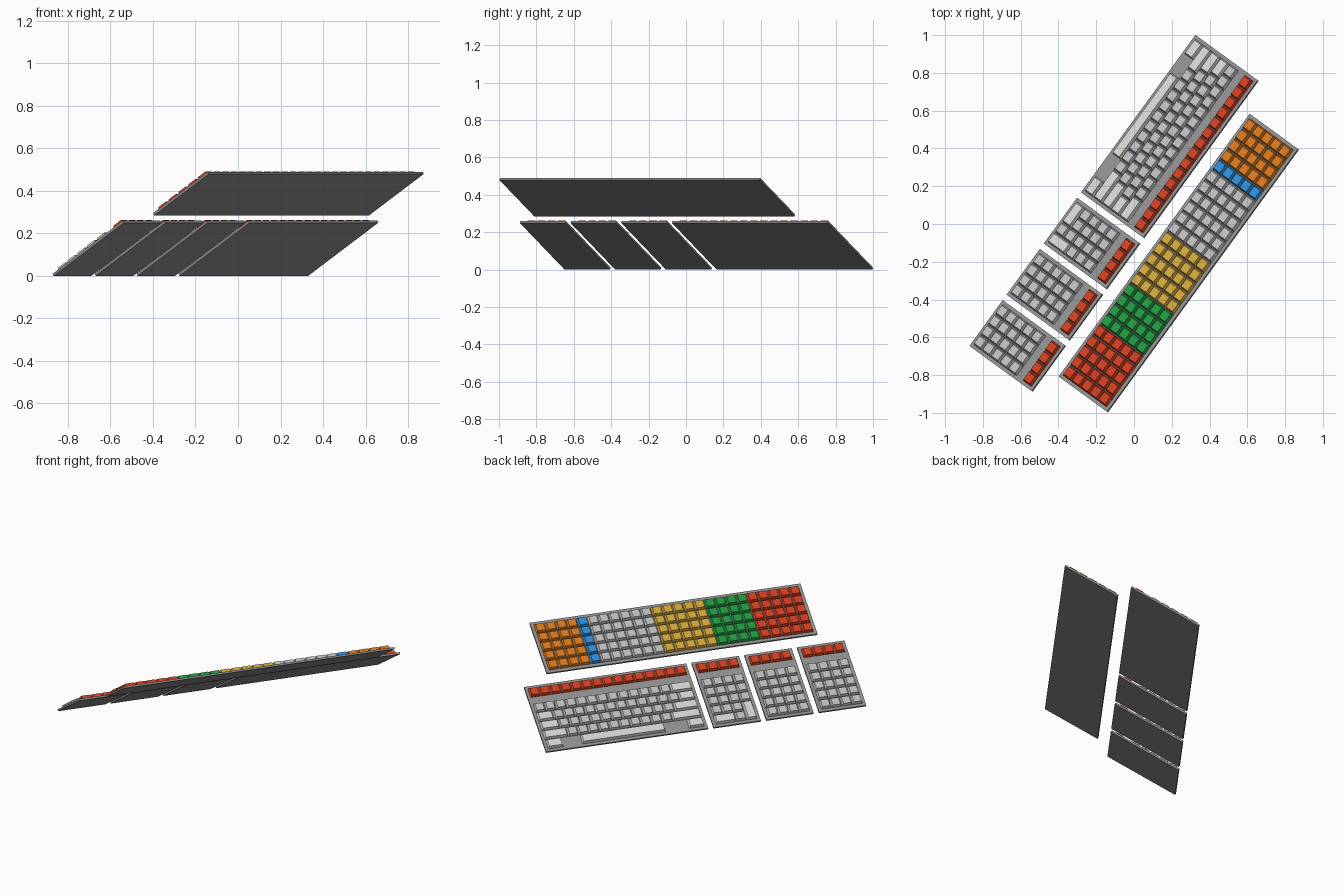
import bpy, bmesh, math
from mathutils import Matrix, Vector

cube = bpy.data.objects.get("Cube")
if cube:
    bpy.data.objects.remove(cube, do_unlink=True)

# Materials
COLOURS = {
    "case_grey": (0.28, 0.28, 0.28),
    "key_grey": (0.52, 0.52, 0.52),
    "key_light": (0.67, 0.67, 0.66),
    "red": (0.65, 0.05, 0.015),
    "orange": (0.70, 0.19, 0.012),
    "blue": (0.03, 0.27, 0.70),
    "yellow": (0.65, 0.39, 0.045),
    "green": (0.014, 0.33, 0.05),
}
MATS = {}
for name, rgb in COLOURS.items():
    mat = bpy.data.materials.new(name)
    mat.use_nodes = True
    mat.diffuse_color = (*rgb, 1)
    mat.node_tree.nodes["Principled BSDF"].inputs["Base Color"].default_value = (*rgb, 1)
    MATS[name] = mat
SLOTS = list(COLOURS)

# Shared tilted frame: right along the rows, up the slope, normal
YAW, TILT = math.atan2(0.809, 0.588), math.radians(31.5)
right = -Vector((math.cos(YAW), math.sin(YAW), 0))
slope = Vector((math.sin(YAW) * math.cos(TILT), -math.cos(YAW) * math.cos(TILT), math.sin(TILT)))
normal = right.cross(slope)

THICK, KEY_H = 0.012, 0.018


def frame(origin):
    m = Matrix((right, slope, normal)).transposed().to_4x4()
    m.translation = origin
    return m


def frustum(bm, x0, x1, y0, y1, z0, z1, taper, slot):
    """Box whose top is drawn in by taper."""
    rings = []
    for z, t in ((z0, 0), (z1, taper)):
        corners = ((x0 + t, y0 + t), (x1 - t, y0 + t), (x1 - t, y1 - t), (x0 + t, y1 - t))
        rings.append([bm.verts.new((x, y, z)) for x, y in corners])
    low, top = rings
    faces = [bm.faces.new(low[::-1]), bm.faces.new(top)]
    for i in range(4):
        j = (i + 1) % 4
        faces.append(bm.faces.new((low[i], low[j], top[j], top[i])))
    for f in faces:
        f.material_index = SLOTS.index(slot)


def finish(name, bm, matrix):
    mesh = bpy.data.meshes.new(name)
    bm.to_mesh(mesh)
    bm.free()
    used = sorted({p.material_index for p in mesh.polygons})
    for i in used:
        mesh.materials.append(MATS[SLOTS[i]])
    for p in mesh.polygons:
        p.material_index = used.index(p.material_index)
    obj = bpy.data.objects.new(name, mesh)
    bpy.context.collection.objects.link(obj)
    obj.matrix_world = matrix


def panel(name, origin, width, depth, keys, pitch, margin_x, margin_y):
    """Flat case plus keys given as (column, row, wide, tall, colour) in key units."""
    m = frame(origin)
    bm = bmesh.new()
    frustum(bm, 0, width, 0, depth, 0, THICK, 0, "case_grey")
    finish(name + "_case", bm, m)
    bm = bmesh.new()
    gap = 0.002
    for col, row, w, h, colour in keys:
        x, y = margin_x + col * pitch, margin_y + row * pitch
        frustum(bm, x + gap, x + w * pitch - gap, y + gap, y + h * pitch - gap,
                THICK, THICK + KEY_H, 0.007, colour)
    finish(name + "_keys", bm, m)


def run(row, widths):
    """Row of keys from left to right; wide ones are light."""
    keys, x = [], 0
    for w in widths:
        keys.append((x, row, w, 1, "key_grey" if w == 1 else "key_light"))
        x += w
    return keys


PITCH, DEPTH, MARGIN = 0.0665, 0.478, 0.016
TOP_ROW = (DEPTH - 2 * MARGIN) / PITCH - 1


def red_row(count):
    return [(i, TOP_ROW, 1, 1, "red") for i in range(count)]


start = Vector((0.330, 0.997, 0))

# Main typing block
main = red_row(15)
main += run(4, [1] * 13 + [2])
main += run(3, [1.5] + [1] * 12 + [1.5])
main += run(2, [1.75] + [1] * 11 + [2.25])
main += run(1, [2.25] + [1] * 10 + [2.75])
main += [(0, 0, 1.5, 1, "key_light"), (3.3, 0, 8, 1, "key_light"), (13.5, 0, 1.5, 1, "key_light")]
panel("main_block", start, 1.03, DEPTH, main, PITCH, MARGIN, MARGIN)

# Number pad with a wide zero and a tall enter key
number = red_row(4) + [(c, r, 1, 1, "key_grey") for r in range(1, 5) for c in range(4)
                       if not (r == 1 and c == 3)]
number += [(0, 0, 2, 1, "key_light"), (2, 0, 1, 1, "key_grey"), (3, 0, 1, 2, "key_light")]

# Two plain pads
plain = red_row(4) + [(c, r, 1, 1, "key_grey") for r in range(5) for c in range(4)]
for i, (name, keys) in enumerate((("number_pad", number), ("inner_pad", plain), ("outer_pad", plain))):
    panel(name, start + right * (1.065 + 0.335 * i), 0.30, DEPTH, keys, PITCH, MARGIN + 0.001, MARGIN)

# Long coloured panel, banded by column
bands = ["orange"] * 4 + ["blue"] + ["key_grey"] * 6 + ["yellow"] * 5 + ["green"] * 4 + ["red"] * 5
coloured = [(c, r, 1, 1, colour) for c, colour in enumerate(bands) for r in range(5)]
panel("colour_panel", Vector((0.617, 0.580, 0.285)), 1.72, 0.372, coloured, 0.0674, 0.0175, 0.0175)
